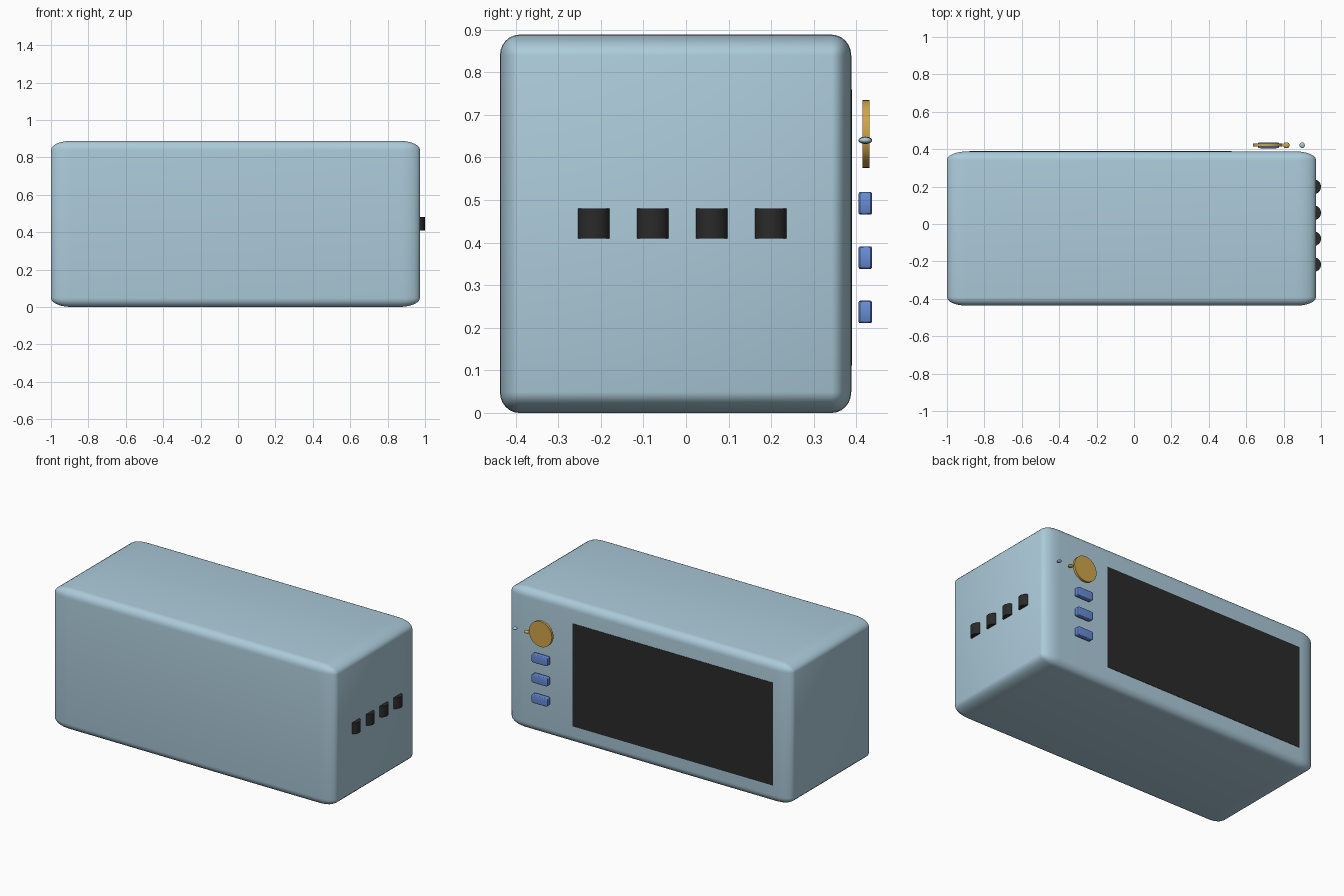
import bpy, math

if "Cube" in bpy.data.objects:
    bpy.data.objects.remove(bpy.data.objects["Cube"])


def material(name, srgb):
    m = bpy.data.materials.new(name)
    lin = [((c / 255 + 0.055) / 1.055) ** 2.4 for c in srgb]
    m.diffuse_color = (*lin, 1)
    m.use_nodes = True
    m.node_tree.nodes["Principled BSDF"].inputs["Base Color"].default_value = m.diffuse_color
    return m


PALE_BLUE = material("pale blue", (172, 203, 218))
BLACK = material("black", (42, 42, 42))
GOLD = material("gold", (208, 164, 76))
BLUE = material("button blue", (104, 140, 214))


def finish(name, mat, smooth=True):
    ob = bpy.context.object
    ob.name = name
    ob.data.materials.append(mat)
    if smooth:
        bpy.ops.object.shade_smooth_by_angle(angle=math.radians(35))
    return ob


def box(name, mat, loc, size, bevel=0, segments=4):
    """Box whose rounding stretches with its proportions (bevel is a share of each side)."""
    bpy.ops.mesh.primitive_cube_add(size=1, location=loc)
    ob = bpy.context.object
    if bevel:
        mod = ob.modifiers.new("rounding", 'BEVEL')
        mod.width, mod.segments = bevel, segments
        bpy.ops.object.modifier_apply(modifier=mod.name)
    for v in ob.data.vertices:
        v.co = [c * s for c, s in zip(v.co, size)]
    return finish(name, mat, smooth=bool(bevel))


def cylinder(name, mat, loc, radius, depth, rot=(0, 0, 0)):
    bpy.ops.mesh.primitive_cylinder_add(vertices=32, radius=radius, depth=depth,
                                        location=loc, rotation=rot)
    return finish(name, mat)


def bead(name, mat, loc, radii):
    bpy.ops.mesh.primitive_uv_sphere_add(segments=24, ring_count=12, location=loc)
    for v in bpy.context.object.data.vertices:
        v.co = [c * r for c, r in zip(v.co, radii)]
    return finish(name, mat)


# Rounded case
box("case", PALE_BLUE, (-0.0135, -0.0245, 0.444), (1.973, 0.825, 0.888), 0.055, 6)

# Dark display panel on the back face
box("screen", BLACK, (-0.18, 0.387, 0.435), (1.40, 0.006, 0.648))

# Row of upright knobs half sunk in the right side
for i in range(4):
    cylinder(f"side_knob_{i + 1}", BLACK, (0.961, -0.217 + 0.1387 * i, 0.445), 0.039, 0.07)

# Round dial with a small bead and a smaller pale one beside it
cylinder("dial", GOLD, (0.715, 0.4225, 0.655), 0.08, 0.016, (math.pi / 2, 0, 0))
bead("dial_bead", GOLD, (0.815, 0.421, 0.640), (0.017, 0.016, 0.0085))
bead("pale_bead", PALE_BLUE, (0.899, 0.421, 0.640), (0.014, 0.0155, 0.0075))

# Column of push buttons below the dial
for i in range(3):
    box(f"button_{i + 1}", BLUE, (0.719, 0.421, 0.492 - 0.1275 * i),
        (0.11, 0.032, 0.053), 0.12, 3)
